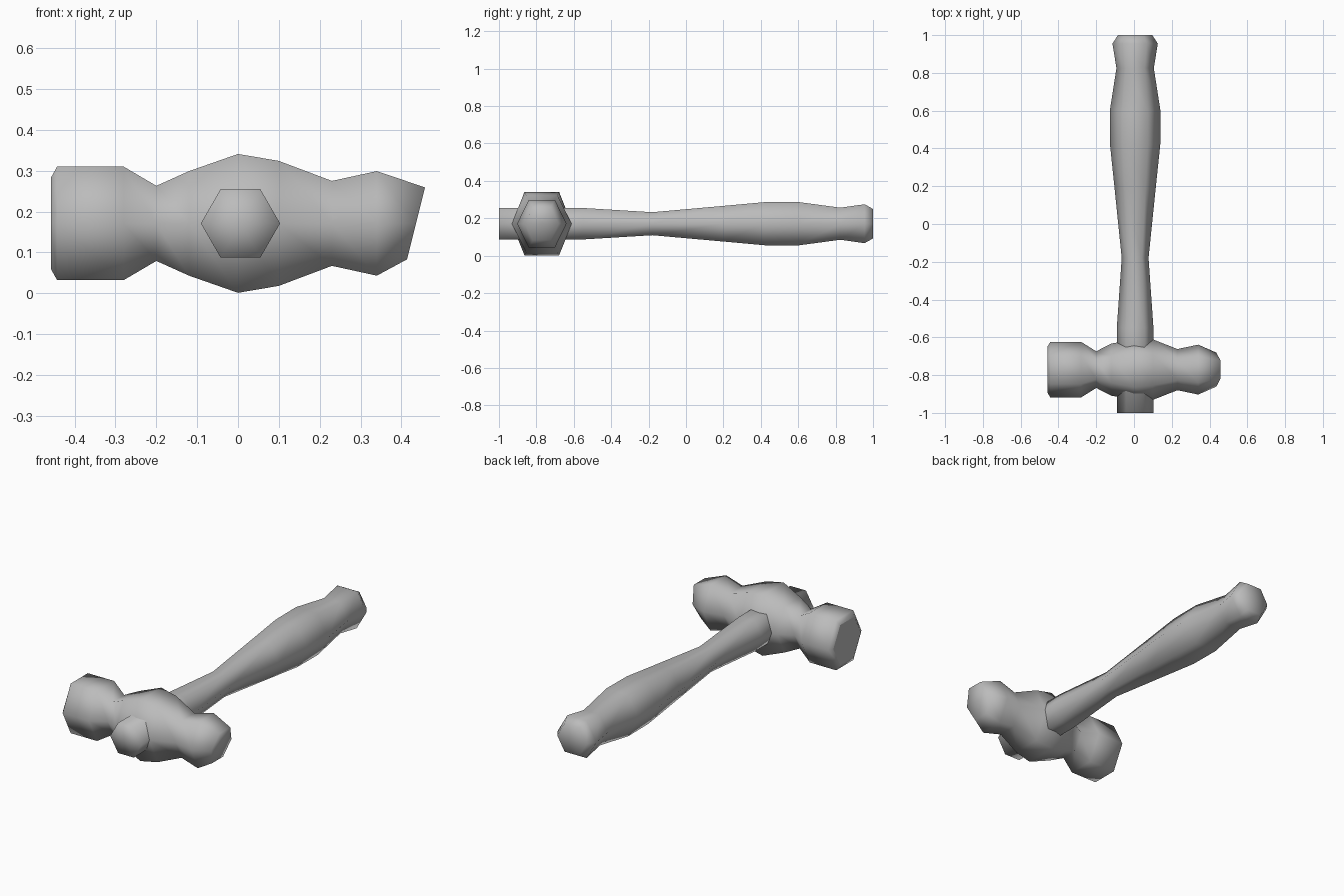
import bpy
import bmesh
from math import cos, sin, radians
from mathutils import Vector

cube = bpy.data.objects.get("Cube")
if cube:
    bpy.data.objects.remove(cube, do_unlink=True)

grey = bpy.data.materials.new("plain grey")
grey.use_nodes = True
COLOUR = (0.5, 0.5, 0.5, 1)
grey.diffuse_color = COLOUR
grey.node_tree.nodes["Principled BSDF"].inputs["Base Color"].default_value = COLOUR


def six_sided(name, rings, flat_start=False):
    """Join rings of six points, cap both ends with fans, shade smooth."""
    bm = bmesh.new()
    loops = [[bm.verts.new(p) for p in ring] for ring in rings]
    for a, b in zip(loops, loops[1:]):
        for i in range(6):
            j = (i + 1) % 6
            bm.faces.new((a[i], a[j], b[j], b[i]))
    caps = []
    for loop in (loops[0], loops[-1]):
        centre = bm.verts.new(sum((v.co for v in loop), Vector()) / 6)
        caps.append([bm.faces.new((loop[i], loop[(i + 1) % 6], centre)) for i in range(6)])
    bmesh.ops.recalc_face_normals(bm, faces=bm.faces)
    for face in bm.faces:
        face.smooth = True
    if flat_start:
        for face in caps[0]:
            face.smooth = False
        rim = {e for f in caps[0] for e in f.edges if len(set(e.link_faces) & set(caps[0])) == 1}
        for edge in rim:
            edge.smooth = False
    mesh = bpy.data.meshes.new(name)
    bm.to_mesh(mesh)
    bm.free()
    mesh.materials.append(grey)
    obj = bpy.data.objects.new(name, mesh)
    bpy.context.collection.objects.link(obj)
    return obj


AXIS_Z = 0.171
HEAD_Y = -0.771
HANDLE_X = 0.006

# Hammer head: x, half depth, half height, lean of the ring
head_profile = [
    (-0.458, 0.122, 0.112, 0), (-0.443, 0.147, 0.139, 0), (-0.28, 0.147, 0.139, 0),
    (-0.2, 0.097, 0.092, 0), (-0.12, 0.138, 0.128, 0), (0, 0.16, 0.17, 0),
    (0.1, 0.16, 0.153, 0), (0.23, 0.109, 0.104, 0), (0.34, 0.132, 0.128, 0),
    (0.436, 0.09, 0.088, 0.022),
]


def head_ring(x, depth, height, lean):
    section = [(1, 0), (0, 1), (0, 1), (-1, 0), (0, -1), (0, -1)]
    ring = []
    for (side, up), flat in zip(section, (0, 1, -1, 0, -1, 1)):
        y = side * depth + flat * height * 0.545
        ring.append(Vector((x + up * lean, HEAD_Y + y, AXIS_Z + up * height)))
    return ring


six_sided("hammer_head", [head_ring(*row) for row in head_profile], flat_start=True)

# Handle: y, radius
handle_profile = [
    (-1, 0.097), (-0.55, 0.097), (-0.18, 0.071), (0.2, 0.11), (0.42, 0.133),
    (0.6, 0.134), (0.825, 0.099), (0.955, 0.12), (1, 0.091),
]


def handle_ring(y, radius):
    angles = [radians(60 * i) for i in range(6)]
    return [Vector((HANDLE_X + radius * cos(a), y, AXIS_Z + radius * sin(a))) for a in angles]


six_sided("handle", [handle_ring(*row) for row in handle_profile])
